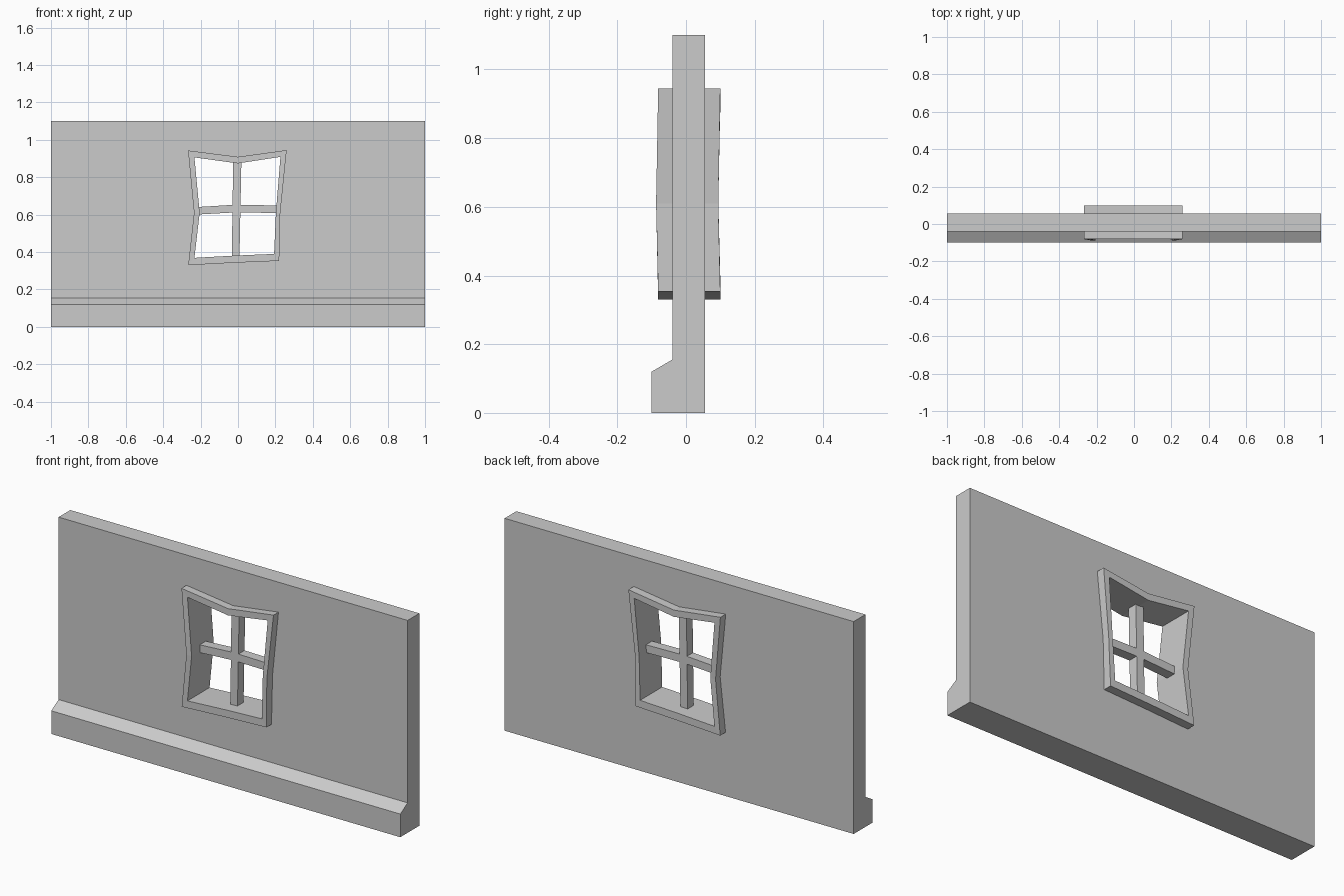
import bpy, bmesh

if "Cube" in bpy.data.objects:
    bpy.data.objects.remove(bpy.data.objects["Cube"])


def make_object(name, bm):
    bmesh.ops.recalc_face_normals(bm, faces=bm.faces)
    mesh = bpy.data.meshes.new(name)
    bm.to_mesh(mesh)
    bm.free()
    obj = bpy.data.objects.new(name, mesh)
    bpy.context.collection.objects.link(obj)
    return obj


def prism(name, points, vec):
    """Closed prism: a flat outline extruded along vec."""
    bm = bmesh.new()
    face = bm.faces.new([bm.verts.new(p) for p in points])
    new = bmesh.ops.extrude_face_region(bm, geom=[face], use_keep_orig=True)["geom"]
    bmesh.ops.translate(bm, vec=vec, verts=[g for g in new if isinstance(g, bmesh.types.BMVert)])
    return make_object(name, bm)


def front_prism(name, outline, y0, y1):
    return prism(name, [(x, y0, z) for x, z in outline], (0, y1 - y0, 0))


# Crooked window outlines (x, z), clockwise from the upper left corner
outer = [(-.267, .943), (0, .909), (.26, .945), (.226, .61),
         (.22, .353), (-.02, .343), (-.266, .33), (-.235, .61)]
inner = [(-.233, .906), (0, .874), (.227, .909), (.203, .615),
         (.193, .39), (-.02, .381), (-.233, .369), (-.205, .61)]
middle = [((a + c) / 2, (b + d) / 2) for (a, b), (c, d) in zip(outer, inner)]

# Wall with sloped plinth, cut through behind the frame
profile = [(-.1, 0), (.056, 0), (.056, 1.1), (-.04, 1.1), (-.04, .155), (-.1, .12)]
wall = prism("wall", [(-1, y, z) for y, z in profile], (2, 0, 0))
cutter = front_prism("window_cutter", middle, -.3, .3)
cutter.hide_render = True
cut = wall.modifiers.new("window_opening", "BOOLEAN")
cut.operation, cut.solver, cut.object = "DIFFERENCE", "EXACT", cutter
bpy.context.view_layer.objects.active = wall
bpy.ops.object.modifier_apply(modifier=cut.name)
bpy.data.objects.remove(cutter)

# Window frame: four outline loops joined into a closed tube, sides bowed forward a little
bm = bmesh.new()
bow = {3: -.006, 7: -.006}
loops = [[bm.verts.new((x, y + bow.get(i, 0), z)) for i, (x, z) in enumerate(line)]
         for line, y in ((outer, -.081), (outer, .1), (inner, .1), (inner, -.081))]
for k in range(4):
    a, b = loops[k], loops[(k + 1) % 4]
    for i in range(8):
        j = (i + 1) % 8
        bm.faces.new((a[i], a[j], b[j], b[i]))
make_object("window_frame", bm)

# Glazing bars
front_prism("upright_bar", [(-.026, .882), (.018, .882), (.008, .378), (-.033, .378)], -.016, .034)
front_prism("cross_bar", [(-.212, .641), (-.015, .653), (.208, .649),
                          (.208, .609), (-.015, .612), (-.212, .601)], -.016, .034)
